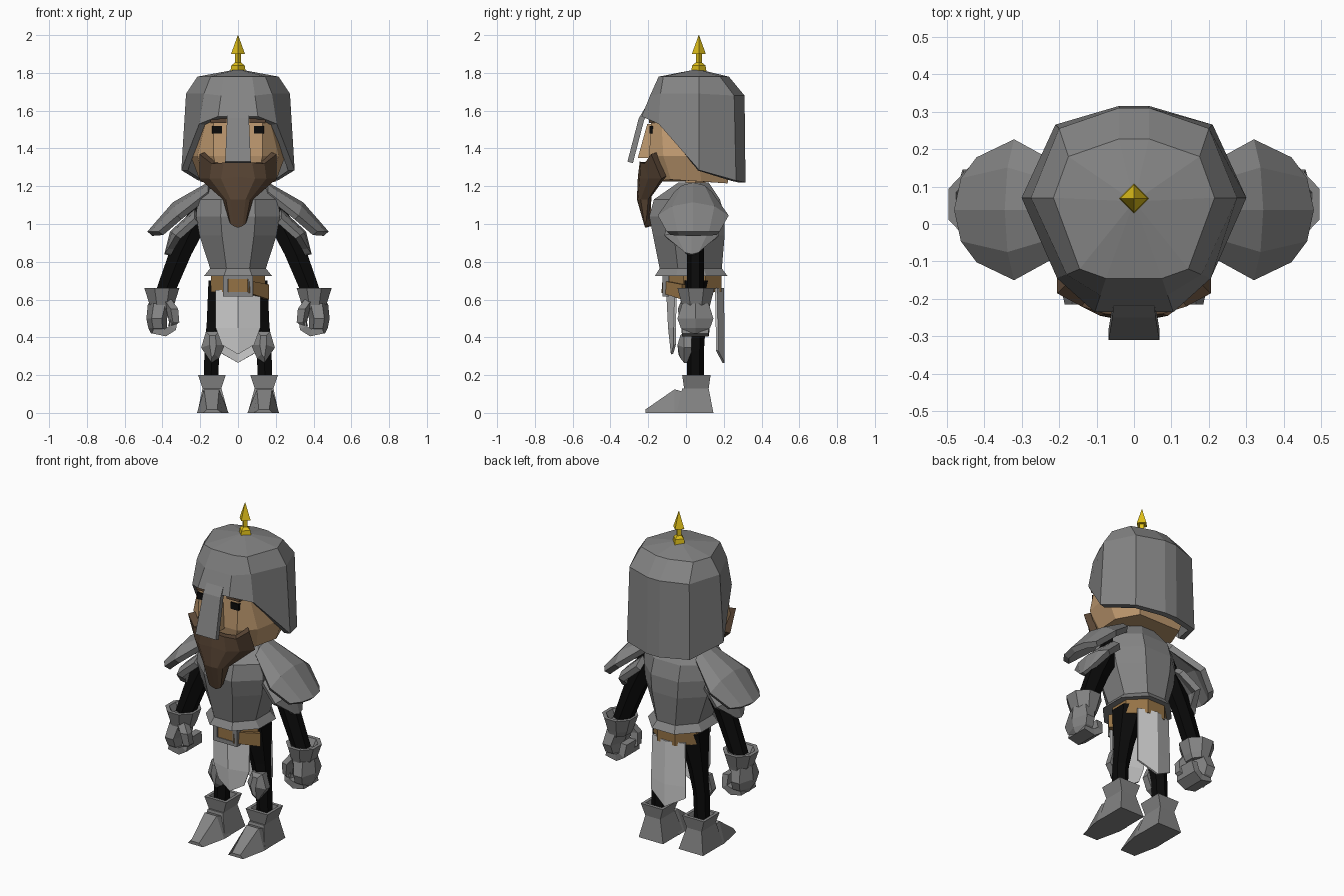
import bpy, bmesh, math

def material(name, r, g, b):
    m = bpy.data.materials.new(name)
    m.diffuse_color = (r, g, b, 1)
    return m

STEEL = material("steel", .23, .23, .23)
CLOTH = material("cloth", .6, .6, .6)
SKIN = material("skin", .52, .32, .16)
BROWN = material("hair", .1, .06, .035)
LEATHER = material("leather", .3, .17, .06)
BLACK = material("undersuit", .003, .003, .003)
GOLD = material("gold", .75, .53, .01)

def build(name, verts, faces, mat, thick=0, offset=-1, mirror=False, recalc=False):
    me = bpy.data.meshes.new(name)
    me.from_pydata(verts, [], faces)
    if recalc:
        bm = bmesh.new()
        bm.from_mesh(me)
        bmesh.ops.recalc_face_normals(bm, faces=bm.faces)
        bm.to_mesh(me)
        bm.free()
    me.materials.append(mat)
    ob = bpy.data.objects.new(name, me)
    bpy.context.collection.objects.link(ob)
    if thick:
        s = ob.modifiers.new("thickness", 'SOLIDIFY')
        s.thickness, s.offset = thick, offset
    if mirror:
        ob.modifiers.new("mirror", 'MIRROR')
    return ob

def loft(name, rings, mat, caps=True, **kw):
    """Skin closed rings with equal point counts."""
    n = len(rings[0])
    verts = [p for r in rings for p in r]
    faces = [(k*n+i, k*n+(i+1) % n, (k+1)*n+(i+1) % n, (k+1)*n+i)
             for k in range(len(rings)-1) for i in range(n)]
    if caps:
        faces += [tuple(range(n)), tuple(range(len(verts)-n, len(verts)))]
    return build(name, verts, faces, mat, recalc=True, **kw)

def sheet(name, rows, mat, thick, **kw):
    """Grid of points, given a thickness."""
    n = len(rows[0])
    faces = [(r*n+c, (r+1)*n+c, (r+1)*n+c+1, r*n+c+1)
             for r in range(len(rows)-1) for c in range(n-1)]
    return build(name, [p for r in rows for p in r], faces, mat, thick, **kw)

def oval(cx, cy, z, rx, ry, n=6, turn=0):
    return [(cx+rx*math.cos(2*math.pi*i/n+turn), cy+ry*math.sin(2*math.pi*i/n+turn), z)
            for i in range(n)]

def rect(x0, x1, y0, y1, z):
    return [(x0, y0, z), (x1, y0, z), (x1, y1, z), (x0, y1, z)]

def both(half):
    """Complete a half ring (front to back) by mirroring in x."""
    return half + [(-x, y, z) for x, y, z in reversed(half)]

def wide(half):
    """Complete a half row that starts on x = 0."""
    return [(-x, y, z) for x, y, z in reversed(half[1:])] + half

def box(name, x0, x1, y0, y1, z0, z1, mat, **kw):
    return loft(name, [rect(x0, x1, y0, y1, z0), rect(x0, x1, y0, y1, z1)], mat, **kw)

# helmet shell with open face, then nasal guard and spike
loft("helmet", [
    both([(.105, -.235, 1.57), (.205, -.145, 1.53), (.3, .07, 1.285), (.21, .265, 1.23), (.04, .315, 1.22)]),
    both([(.09, -.19, 1.68), (.18, -.135, 1.69), (.275, .07, 1.69), (.2, .255, 1.68), (.04, .31, 1.68)]),
    both([(.075, -.145, 1.78), (.145, -.12, 1.78), (.215, .07, 1.78), (.175, .18, 1.78), (.04, .227, 1.78)]),
], STEEL, caps=False, thick=.035)
rim = both([(x, y, 1.78) for x, y in ((.075, -.145), (.145, -.12), (.215, .07), (.175, .18), (.04, .227))])
build("helmet_crown", rim + [(0, .06, 1.82)], [(i, (i+1) % 10, 10) for i in range(10)], STEEL)
sheet("nasal_guard", [[(-.055, -.22, 1.61), (.055, -.22, 1.61)], [(-.058, -.25, 1.56), (.058, -.25, 1.56)],
                      [(-.068, -.31, 1.33), (.068, -.31, 1.33)]], STEEL, .03)
loft("helmet_spike", [oval(0, .068, z, r, r, 4) for z, r in
     ((1.81, .04), (1.84, .035), (1.855, .016), (1.9, .016), (1.9, .037), (2, .001))], GOLD)

# head and face
loft("head", [
    both([(.1, -.17, 1.225), (.18, -.08, 1.235), (.2, .08, 1.225), (.14, .22, 1.215)]),
    both([(.13, -.195, 1.36), (.215, -.12, 1.36), (.25, .07, 1.36), (.17, .25, 1.36)]),
    both([(.13, -.185, 1.54), (.17, -.13, 1.54), (.22, .07, 1.54), (.16, .23, 1.54)]),
    both([(.08, -.15, 1.64), (.13, -.1, 1.64), (.18, .07, 1.64), (.12, .19, 1.64)])], SKIN)
loft("neck", [oval(0, .05, z, .07, .06) for z in (1.15, 1.26)], SKIN)
loft("nose", [rect(-.045, .045, -.255, -.18, 1.35), rect(-.03, .03, -.205, -.18, 1.53)], SKIN)
box("eyes", .085, .138, -.194, -.17, 1.48, 1.52, BLACK, mirror=True)
box("eyebrows", .06, .145, -.195, -.15, 1.535, 1.56, BROWN, mirror=True)
sheet("beard", [wide(r) for r in (
    [(0, -.245, 1.33), (.075, -.24, 1.325), (.14, -.22, 1.32), (.205, -.185, 1.37)],
    [(0, -.255, 1.25), (.09, -.245, 1.24), (.15, -.2, 1.24), (.205, -.13, 1.24)],
    [(0, -.26, 1.13), (.04, -.255, 1.13), (.065, -.24, 1.13), (.08, -.2, 1.13)],
    [(0, -.215, .98), (.025, -.22, .99), (.04, -.22, 1.0), (.048, -.21, 1.02)])], BROWN, .04)

# breastplate and belt
loft("breastplate", [oval(0, (a+b)/2, z, rx*1.08, (b-a)*.54, 8, math.pi/8) for z, rx, a, b in
     ((.725, .18, -.165, .22), (.765, .148, -.14, .19), (.94, .205, -.175, .205),
      (1.04, .222, -.195, .205), (1.13, .215, -.17, .18), (1.22, .11, -.04, .12))], STEEL)
loft("belt", [oval(0, .045, z, .155, .155, 8, math.pi/8) for z in (.64, .74)], LEATHER)
sheet("belt_tail", [[(.06, -.125, .70), (.165, -.02, .68)], [(.06, -.13, .635), (.165, -.02, .60)]], LEATHER, .025)
box("buckle_plate", -.05, .05, -.12, -.09, .64, .71, LEATHER)
for z0, z1 in ((.615, .64), (.71, .73)):
    box("buckle_bar", -.08, .08, -.125, -.09, z0, z1, STEEL)
box("buckle_side", .052, .08, -.125, -.09, .63, .72, STEEL, mirror=True)

# cloth panels
sheet("front_cloth", [wide(r) for r in (
    [(0, -.105, .65), (.12, -.06, .65)], [(0, -.095, .45), (.118, -.065, .45)],
    [(0, -.08, .31), (.085, -.065, .36)])], CLOTH, .012)
sheet("back_cloth", [wide(r) for r in (
    [(0, .2, .66), (.11, .165, .66)], [(0, .205, .4), (.115, .17, .4)],
    [(0, .205, .265), (.115, .17, .33)])], CLOTH, .012, offset=1)

# shoulder plates: ridge points with half width, edge drop and edge inset
def plate(name, stations, cy):
    sheet(name, [[(x-dx, cy-w, z-d), (x-dx*.3, cy-w*.6, z-d*.3), (x, cy, z),
                  (x-dx*.3, cy+w*.6, z-d*.3), (x-dx, cy+w, z-d)] for x, z, w, d, dx in stations],
          STEEL, .035, mirror=True)

plate("shoulder_plate", [(.16, 1.22, .1, .05, 0), (.345, 1.115, .188, .07, .025), (.48, .96, .14, 0, .06)], .038)
plate("lower_shoulder_plate", [(.23, 1.08, .12, .05, 0), (.36, .96, .145, .02, .03), (.39, .84, .06, -.03, .02)], .03)

# arms and gauntlets
loft("arms", [oval(x, .05, z, r, .045, 6, math.pi/6) for x, z, r in
     ((.15, 1.13, .08), (.23, 1.0, .08), (.307, .84, .07), (.385, .64, .06))], BLACK, mirror=True)
loft("gauntlet_cuffs", [oval(.403, .053, z, rx, ry, 8, math.pi/8) for z, rx, ry in
     ((.55, .058, .075), (.58, .073, .083), (.66, .1, .106), (.66, .078, .082), (.62, .06, .06))],
     STEEL, mirror=True)
loft("hands", [oval(x, .05, z, rx, ry) for x, z, rx, ry in
     ((.415, .58, .062, .08), (.43, .5, .055, .11), (.425, .45, .05, .09), (.42, .42, .04, .05))],
     STEEL, mirror=True)
sheet("fingers", [[(x, .05-w, z), (x, .05+w, z)] for x, z, w in
     ((.45, .44, .07), (.385, .425, .07), (.345, .45, .075), (.34, .515, .06))], STEEL, .04, offset=0, mirror=True)
loft("thumbs", [oval(x, y, z, r, .035, 5) for x, y, z, r in
     ((.38, .01, .6, .035), (.345, -.01, .55, .035), (.335, 0, .48, .03), (.35, .01, .46, .02))],
     STEEL, mirror=True)

# legs, knee guards and boots
loft("legs", [oval(x, .05, z, r, ry, 6, math.pi/6) for x, z, r, ry in
     ((.145, .12, .042, .045), (.138, .33, .046, .045), (.115, .48, .058, .055), (.08, .7, .088, .1))],
     BLACK, mirror=True)
loft("knee_guards", [
    [(.17, y, .43), (.1, y, .43), (.07, y, .36), (.1, y, .29), (.14, y, .265), (.195, y, .345)]
    for y in (.03, -.01)] + [[(.15, -.03, .41), (.12, -.03, .41), (.115, -.045, .36), (.125, -.04, .31),
     (.14, -.03, .29), (.15, -.045, .36)]], STEEL, mirror=True)
loft("boot_cuffs", [rect(.138-rx, .138+rx, .055-ry, .055+ry, z) for z, rx, ry in
     ((.11, .05, .063), (.13, .05, .065), (.2, .073, .075), (.2, .055, .055), (.17, .045, .05))],
     STEEL, mirror=True)
loft("boot_heels", [rect(.052, .215, -.05, .145, 0), rect(.088, .188, -.02, .12, .13)], STEEL, mirror=True)
loft("boot_toes", [
    [(.05, .0, 0), (.215, .0, 0), (.185, -.01, .11), (.095, -.01, .11)],
    [(.05, -.06, 0), (.217, -.06, 0), (.18, -.06, .125), (.1, -.06, .125)],
    [(.085, -.215, 0), (.185, -.215, 0), (.165, -.215, .018), (.11, -.215, .018)]], STEEL, mirror=True)
